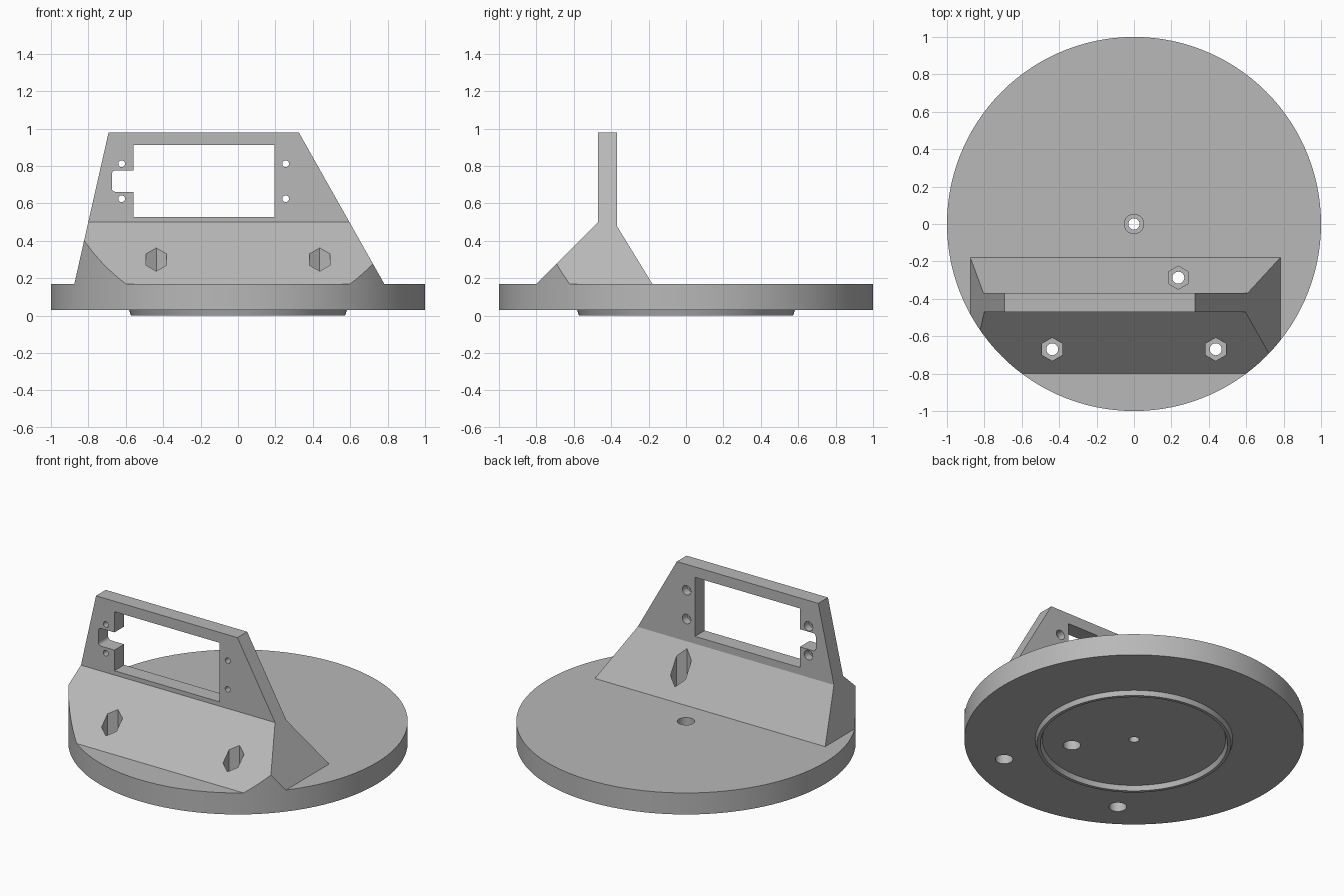
import bpy, bmesh, math
from mathutils import Matrix, Vector

if "Cube" in bpy.data.objects:
    bpy.data.objects.remove(bpy.data.objects["Cube"])

grey = bpy.data.materials.new("mid grey")
grey.diffuse_color = (0.48, 0.48, 0.48, 1)
grey.use_nodes = True
grey.node_tree.nodes["Principled BSDF"].inputs["Base Color"].default_value = grey.diffuse_color


def make(name, bm):
    bmesh.ops.recalc_face_normals(bm, faces=bm.faces)
    me = bpy.data.meshes.new(name)
    bm.to_mesh(me)
    bm.free()
    ob = bpy.data.objects.new(name, me)
    bpy.context.collection.objects.link(ob)
    me.materials.append(grey)
    return ob


def prism(name, pts, axis, lo, hi):
    """Extrude a 2D outline along x (y,z pts), y (x,z pts) or z (x,y pts)."""
    bm = bmesh.new()
    place = {"x": lambda p, d: (d, *p), "y": lambda p, d: (p[0], d, p[1]),
             "z": lambda p, d: (*p, d)}[axis]
    f = bm.faces.new([bm.verts.new(place(p, lo)) for p in pts])
    new = bmesh.ops.extrude_face_region(bm, geom=[f])["geom"]
    move = Vector(place((0, 0), hi - lo))
    bmesh.ops.translate(bm, vec=move, verts=[v for v in new if isinstance(v, bmesh.types.BMVert)])
    return make(name, bm)


def circle(cx, cy, r, n=32, phase=0.0):
    return [(cx + r * math.cos(phase + 2 * math.pi * i / n),
             cy + r * math.sin(phase + 2 * math.pi * i / n)) for i in range(n)]


def rounded(x0, x1, z0, z1, r):
    pts = []
    for cx, cz, a in ((x1 - r, z1 - r, 0), (x0 + r, z1 - r, 90),
                      (x0 + r, z0 + r, 180), (x1 - r, z0 + r, 270)):
        for k in range(5):
            t = math.radians(a + 22.5 * k)
            pts.append((cx + r * math.cos(t), cz + r * math.sin(t)))
    return pts


def boolean(ob, cutter, op="DIFFERENCE"):
    m = ob.modifiers.new("cut", "BOOLEAN")
    m.object, m.operation, m.solver = cutter, op, "EXACT"
    dg = bpy.context.evaluated_depsgraph_get()
    dg.update()
    me = bpy.data.meshes.new_from_object(ob.evaluated_get(dg))
    ob.modifiers.clear()
    ob.data = me


def smooth(ob):
    ob.data.shade_smooth()
    ob.data.set_sharp_from_angle(angle=math.radians(30))


SEG = 120
TOP = 0.17

# Round base plate
base = prism("base_plate", circle(0, 0, 1, SEG), "z", 0.03, TOP)

# Thin locating ring underneath: tapered profile spun around z
bm = bmesh.new()
rings = [[bm.verts.new((x, y, z)) for x, y in circle(0, 0, r, SEG)]
         for r, z in ((0.582, 0.03), (0.572, 0.0), (0.552, 0.0), (0.54, 0.03))]
for a, b in zip(rings, rings[1:]):
    for i in range(SEG):
        j = (i + 1) % SEG
        bm.faces.new((a[i], a[j], b[j], b[i]))
ring = make("locating_ring", bm)

# Upright bracket: side profile trimmed by the front outline and the plate rim
bracket = prism("servo_bracket", [(-0.80, TOP), (-0.47, 0.50), (-0.47, 0.98), (-0.37, 0.98),
                                  (-0.37, 0.48), (-0.18, TOP)], "x", -1, 1)
bm = bmesh.new()
bm.from_mesh(bracket.data)
for p, q in (((-0.875, TOP), (-0.692, 0.98)), ((0.325, 0.98), (0.782, TOP))):
    d = Vector((q[0] - p[0], 0, q[1] - p[1]))
    cut = bmesh.ops.bisect_plane(bm, geom=bm.verts[:] + bm.edges[:] + bm.faces[:],
                                 plane_co=(p[0], 0, p[1]), plane_no=(-d.z, 0, d.x),
                                 clear_outer=True)
    edges = [e for e in cut["geom_cut"] if isinstance(e, bmesh.types.BMEdge)]
    bmesh.ops.edgeloop_fill(bm, edges=edges)
bmesh.ops.recalc_face_normals(bm, faces=bm.faces)
bm.to_mesh(bracket.data)
bm.free()
rim = prism("rim_trim", circle(0, 0, 1, SEG), "z", 0, 2)
boolean(bracket, rim, "INTERSECT")

# Cutters: list of (cutter, parts it cuts)
cutters = [
    # Servo window and cable notch
    (prism("window_cut", [(-0.56, 0.528), (0.195, 0.528), (0.195, 0.912), (-0.56, 0.912)],
           "y", -0.9, 0.1), [bracket]),
    (prism("notch_cut", rounded(-0.675, -0.50, 0.662, 0.777, 0.02), "y", -0.9, 0.1), [bracket]),
    # Centre bore with shallow counterbore
    (prism("centre_bore", circle(0, 0, 0.03), "z", -0.1, 0.5), [base]),
    (prism("centre_counterbore", circle(0, 0, 0.052), "z", 0.09, 0.5), [base]),
]
# Servo screw holes with nut pockets at the back
for x in (-0.622, 0.255):
    for z in (0.625, 0.812):
        cutters.append((prism("screw_cut", circle(x, z, 0.018, 20), "y", -0.9, 0.1), [bracket]))
        cutters.append((prism("screw_pocket", circle(x, z, 0.031, 20), "y", -0.42, 0.1), [bracket]))
# Mounting bolts: hexagonal pocket above, bore, round head recess below
for x, y in ((-0.437, -0.67), (0.437, -0.67), (0.237, -0.287)):
    cutters.append((prism("nut_pocket", circle(x, y, 0.062, 6, math.pi / 2), "z", 0.15, 1.0),
                    [base, bracket]))
    cutters.append((prism("bolt_bore", circle(x, y, 0.032), "z", -0.1, 0.3), [base]))
    cutters.append((prism("bolt_recess", circle(x, y, 0.052), "z", -0.1, 0.09), [base]))

for cutter, parts in cutters:
    for part in parts:
        boolean(part, cutter)
for cutter in [c for c, _ in cutters] + [rim]:
    bpy.data.objects.remove(cutter)

for ob in (base, ring, bracket):
    smooth(ob)
